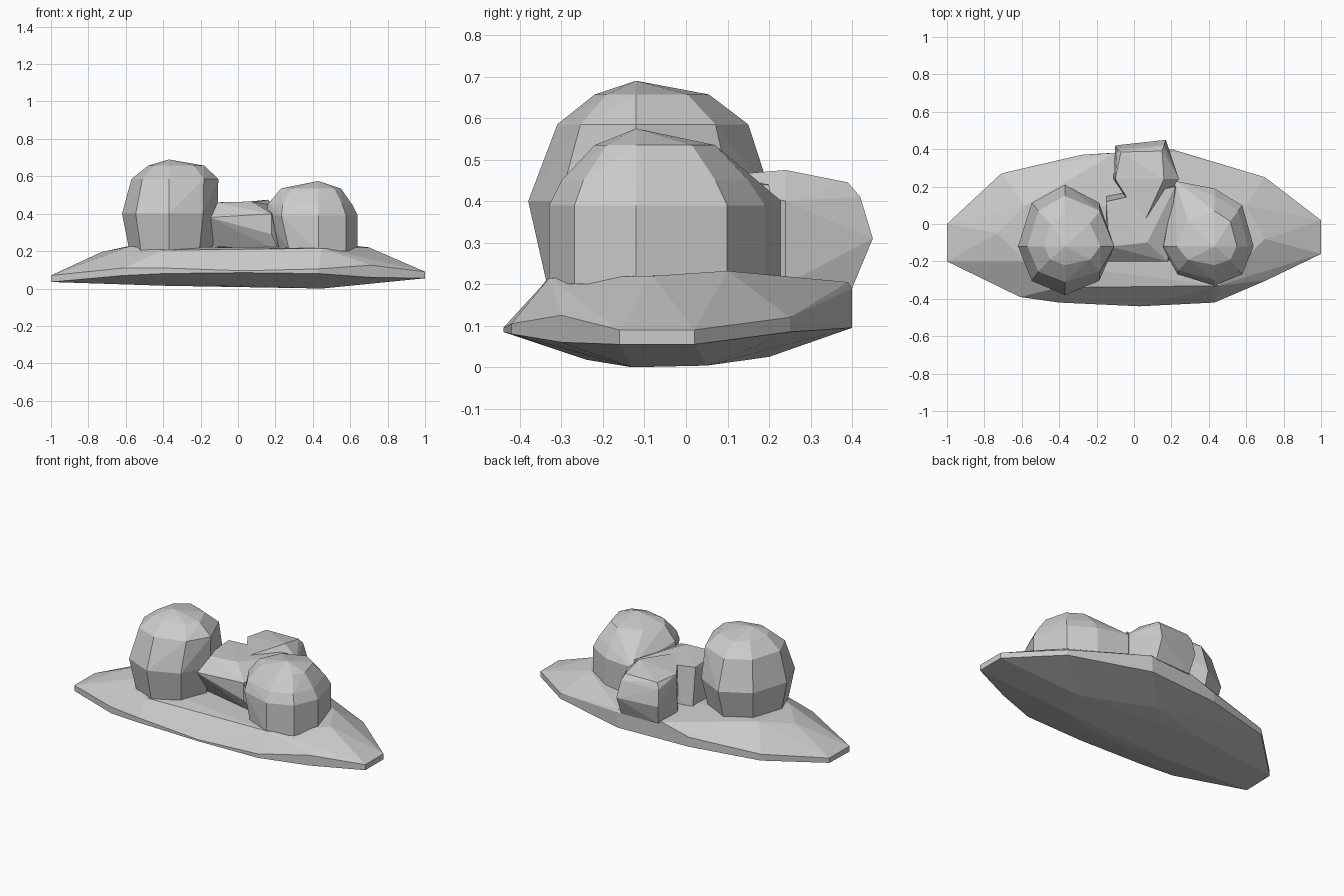
import bpy, bmesh, math


def hull(name, points):
    """Faceted solid wrapped around a set of guide points."""
    bm = bmesh.new()
    for p in points:
        bm.verts.new(p)
    res = bmesh.ops.convex_hull(bm, input=bm.verts[:])
    loose = {g for g in res["geom_interior"] + res["geom_unused"]
             if isinstance(g, bmesh.types.BMVert)}
    bmesh.ops.delete(bm, geom=list(loose), context='VERTS')
    bmesh.ops.dissolve_limit(bm, angle_limit=math.radians(3),
                             verts=bm.verts[:], edges=bm.edges[:])
    bmesh.ops.recalc_face_normals(bm, faces=bm.faces[:])
    mesh = bpy.data.meshes.new(name)
    bm.to_mesh(mesh)
    bm.free()
    obj = bpy.data.objects.new(name, mesh)
    bpy.context.collection.objects.link(obj)
    return obj


def boulder(name, cx, cy, rings, top, extra=()):
    """Eight-sided mound; each ring is (z, left, right, front, back)."""
    pts = [(cx, cy, top)]
    for z, left, right, front, back in rings:
        for i in range(8):
            c, s = math.cos(i * math.pi / 4), math.sin(i * math.pi / 4)
            pts.append((cx + c * (right if c > 0 else left),
                        cy + s * (back if s > 0 else front), z))
    return hull(name, pts + list(extra))


# Wide lens-shaped base: rim outline as (x, y, lower z, upper z)
rim = [(-1, -.20, .035, .07), (-1, 0, .04, .07), (-.71, .27, .08, .12),
       (-.28, .37, .09, .15), (.2, .40, .095, .19), (.70, .25, .085, .12),
       (1, .02, .055, .09), (1, -.16, .055, .09), (.71, -.30, .06, .125),
       (.43, -.42, .08, .105), (.03, -.44, .085, .095),
       (-.40, -.42, .08, .11), (-.61, -.39, .07, .11)]
keel = [(-.4, -.2, .015), (-.4, .1, .02), (.45, -.13, 0), (.45, .05, .004),
        (0, -.24, .018), (0, .2, .025), (-.7, -.1, .06), (.78, -.08, .042)]
crown = [(-.73, -.05, .195), (-.58, -.2, .225), (-.4, -.34, .205),
         (.0, -.30, .205), (.45, -.33, .215), (.70, -.08, .22),
         (.6, .1, .232), (.2, .39, .205), (-.1, .38, .2), (-.58, .1, .228)]
hull("base", [(x, y, lo) for x, y, lo, hi in rim]
     + [(x, y, hi) for x, y, lo, hi in rim] + keel + crown)

# Tall mound on the left
boulder("left_mound", -.37, -.12,
        [(.2, .21, .23, .215, .27), (.40, .25, .26, .26, .33),
         (.585, .20, .265, .19, .27), (.657, .11, .19, .10, .175)], .69)

# Lower mound on the right, stretched towards the back
boulder("right_mound", .43, -.12,
        [(.2, .22, .21, .21, .31), (.39, .28, .21, .21, .31),
         (.45, .27, .18, .18, .27), (.535, .20, .12, .10, .19)], .575,
        [(.22, .23, .2), (.22, .23, .40)])

# Rear mound bulging past the base edge
hull("rear_mound", [(-.08, .39, .19), (.17, .40, .19), (-.1, .42, .31),
                    (.17, .45, .31), (-.09, .40, .41), (.16, .42, .41),
                    (-.10, .24, .45), (.16, .24, .475), (-.07, .385, .445),
                    (.15, .39, .445), (-.11, .24, .2), (.24, .24, .2),
                    (.24, .24, .40), (.05, 0, .2), (.05, 0, .455)])

# Saddle joining the three mounds, leaning forward over the base
hull("saddle", [(-.15, -.20, .38), (.18, -.20, .29), (.18, -.2, .40),
                (-.13, -.12, .46), (.07, -.10, .465), (-.15, .12, .46),
                (.22, .2, .44), (-.15, -.08, .2), (.22, -.16, .2),
                (-.15, .15, .2), (.24, .22, .2)])
